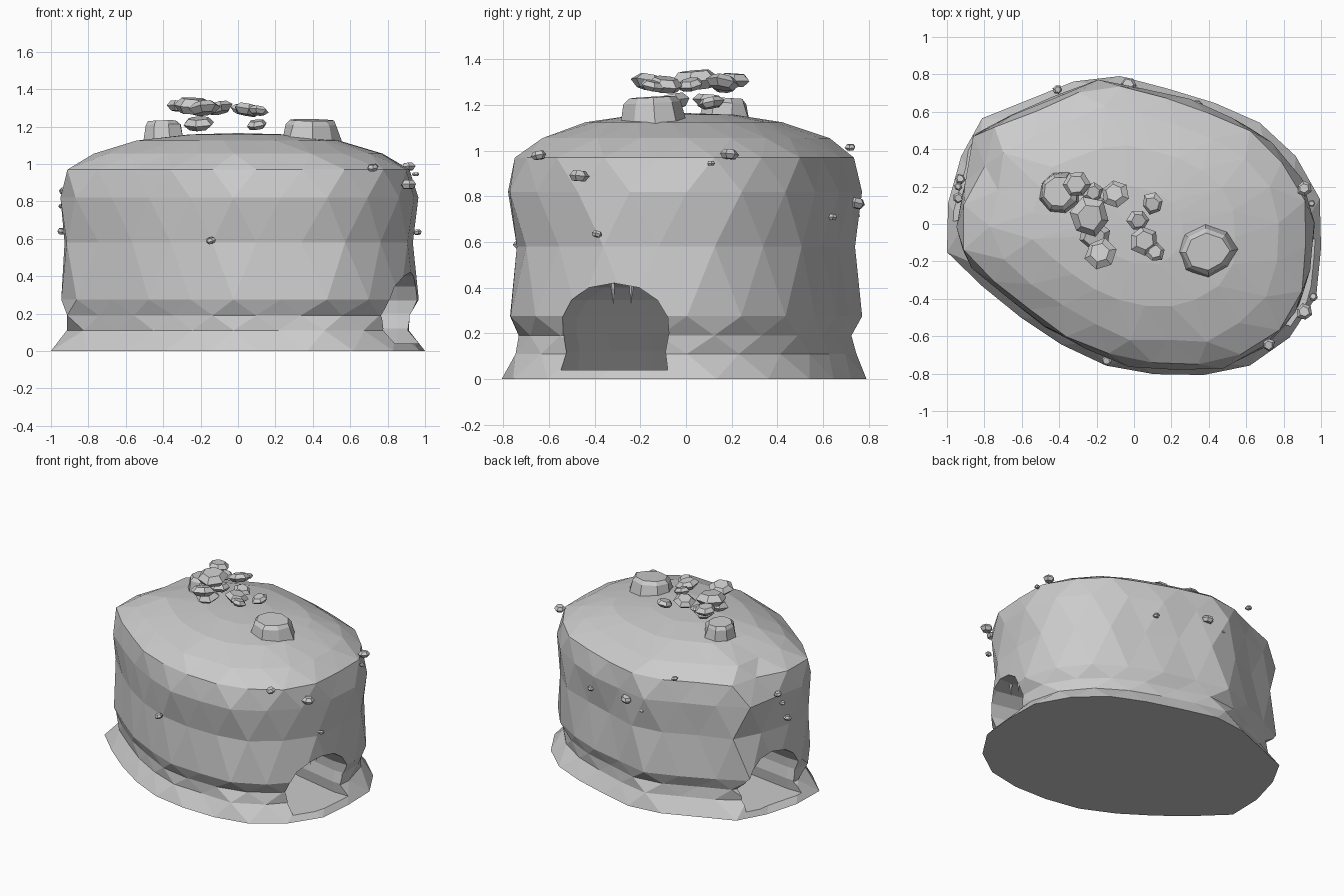
import bpy, bmesh, math, random
from mathutils import Vector, Euler

if "Cube" in bpy.data.objects:
    bpy.data.objects.remove(bpy.data.objects["Cube"])
random.seed(4)

# footprint of the mound, counter-clockwise
OUT = [(-1, -.15), (-.9, -.26), (-.62, -.49), (-.35, -.67), (-.05, -.8), (.53, -.81), (.8, -.65),
       (.97, -.42), (1, -.2), (1, .12), (.93, .28), (.82, .42), (.65, .56), (.35, .68), (0, .77),
       (-.18, .82), (-.5, .69), (-.9, .53), (-.92, .4), (-.94, .22), (-1, .1)]


def outline(t):
    """Point at fraction t along the footprint."""
    pts = [Vector(p) for p in OUT]
    segs = [(a, b, (b - a).length) for a, b in zip(pts, pts[1:] + pts[:1])]
    d = (t % 1) * sum(s[2] for s in segs)
    for a, b, l in segs:
        if d <= l:
            return a.lerp(b, d / l)
        d -= l
    return pts[0]


def make(name, bm):
    bmesh.ops.recalc_face_normals(bm, faces=bm.faces)
    me = bpy.data.meshes.new(name)
    bm.to_mesh(me)
    bm.free()
    ob = bpy.data.objects.new(name, me)
    bpy.context.collection.objects.link(ob)
    return ob


# mound: staggered triangulated rings (height, scale)
RINGS = [(0, 1), (.11, .915), (.19, .91), (.275, .957), (.58, .928), (.82, .96), (.97, .925),
         (1.055, .77), (1.125, .54), (1.158, .26)]
N = 22
bm = bmesh.new()
rings = []
for k, (z, s) in enumerate(RINGS):
    ring = []
    for i in range(N):
        p = outline((i + .5 * (k % 2)) / N) * s
        if k:
            p *= 1 + random.uniform(-.015, .01)
        if .9 < z < 1 and p.x < -.7 and .15 < p.y < .4:      # small dent above the left cave
            p *= .94
        ring.append(bm.verts.new((p.x, p.y, z)))
    rings.append(ring)
for k in range(len(rings) - 1):
    a, b = rings[k], rings[k + 1]
    for i in range(N):
        j = (i + 1) % N
        if k % 2 == 0:
            bm.faces.new((a[i], a[j], b[i]))
            bm.faces.new((a[j], b[j], b[i]))
        else:
            bm.faces.new((a[i], b[j], b[i]))
            bm.faces.new((a[i], a[j], b[j]))
bm.faces.new(rings[0][::-1])
top = bm.verts.new((0, 0, 1.165))
for i in range(N):
    bm.faces.new((rings[-1][i], rings[-1][(i + 1) % N], top))
mound = make("mound", bm)

# tunnel cutter: arch swept from the right mouth to the left mouth
half = [(.235, .04), (.225, .12), (.24, .2), (.235, .27), (.19, .345), (.11, .4)]
arch = half + [(0, .42)] + [(-y, z) for y, z in reversed(half)]
path = [(1.2, -.315), (.85, -.315), (.5, -.24), (.2, -.1), (-.2, .08), (-.5, .2), (-.85, .25), (-1.2, .25)]
bm = bmesh.new()
loops = [[bm.verts.new((x, y + dy, z)) for dy, z in arch] for x, y in path]
for a, b in zip(loops, loops[1:]):
    for i in range(len(arch)):
        j = (i + 1) % len(arch)
        bm.faces.new((a[i], a[j], b[j], b[i]))
bm.faces.new(loops[0])
bm.faces.new(loops[-1])
cutter = make("tunnel_cutter", bm)
cutter.hide_render = True
cutter.hide_viewport = False
mod = mound.modifiers.new("tunnel", 'BOOLEAN')
mod.operation = 'DIFFERENCE'
mod.solver = 'EXACT'
mod.object = cutter
bpy.context.view_layer.objects.active = mound
mound.select_set(True)
bpy.ops.object.modifier_apply(modifier=mod.name)
bpy.data.objects.remove(cutter)


def rock(name, loc, size, n=7, prof=((-1, .65), (0, 1), (1, .65)), tilt=.25):
    """Faceted stone: stacked, jittered n-sided rings."""
    bm = bmesh.new()
    rot = Euler((random.uniform(-tilt, tilt), random.uniform(-tilt, tilt), 0)).to_matrix()
    prev, spin = None, random.random() * 6
    for z, s in prof:
        ring = []
        for i in range(n):
            a = spin + 2 * math.pi * i / n
            r = s * random.uniform(.9, 1.08)
            v = rot @ Vector((math.cos(a) * r * size[0], math.sin(a) * r * size[1], z * size[2]))
            ring.append(bm.verts.new(v + Vector(loc)))
        if prev:
            for i in range(n):
                j = (i + 1) % n
                bm.faces.new((prev[i], prev[j], ring[j], ring[i]))
        else:
            bm.faces.new(ring[::-1])
        prev = ring
    bm.faces.new(prev)
    return make(name, bm)


# two boulders sunk into the summit
BOULDER = ((-1, 1), (.6, .85), (1, .68))
rock("summit_boulder_right", (.39, -.145, 1.175), (.17, .14, .06), 8, BOULDER, .08)
rock("summit_boulder_left", (-.4, .17, 1.175), (.115, .12, .055), 8, BOULDER, .08)

# floating flat stones: x, y, z, radius
FLAT = [(-.24, .04, 1.31, .11), (-.31, .21, 1.31, .075), (-.22, .17, 1.28, .055), (-.21, -.06, 1.215, .085),
        (-.18, -.16, 1.3, .085), (-.1, .16, 1.3, .075), (.1, .11, 1.21, .06), (.02, .02, 1.29, .06),
        (.05, -.09, 1.29, .08), (.11, -.15, 1.285, .055), (-.22, .1, 1.22, .07)]
for i, (x, y, z, r) in enumerate(FLAT):
    rock(f"flat_stone_{i}", (x, y, z), (r, r, r * .36), 6)

# pebbles stuck in the walls
PEB = [(.72, -.645, .98, .035), (.91, -.47, .89, .045), (.91, .19, .985, .04), (.95, .11, .945, .02),
       (.96, -.39, .635, .025), (.34, .64, .71, .026), (-.03, .745, .77, .043), (-.16, .74, .72, .025),
       (-.41, .72, 1.015, .025), (-.93, .24, .855, .03), (-.94, .14, .64, .03), (-.94, .2, .775, .022),
       (-.145, -.73, .59, .03)]
for i, (x, y, z, r) in enumerate(PEB):
    rock(f"wall_pebble_{i}", (x, y, z), (r, r, r * .5), 6)

# small stalactites under the cave roof
for i, y in enumerate((-.32, -.24)):
    rock(f"stalactite_{i}", (.82, y, .375), (.012, .012, .045), 5, ((-1, .15), (1, 1)), .05)
